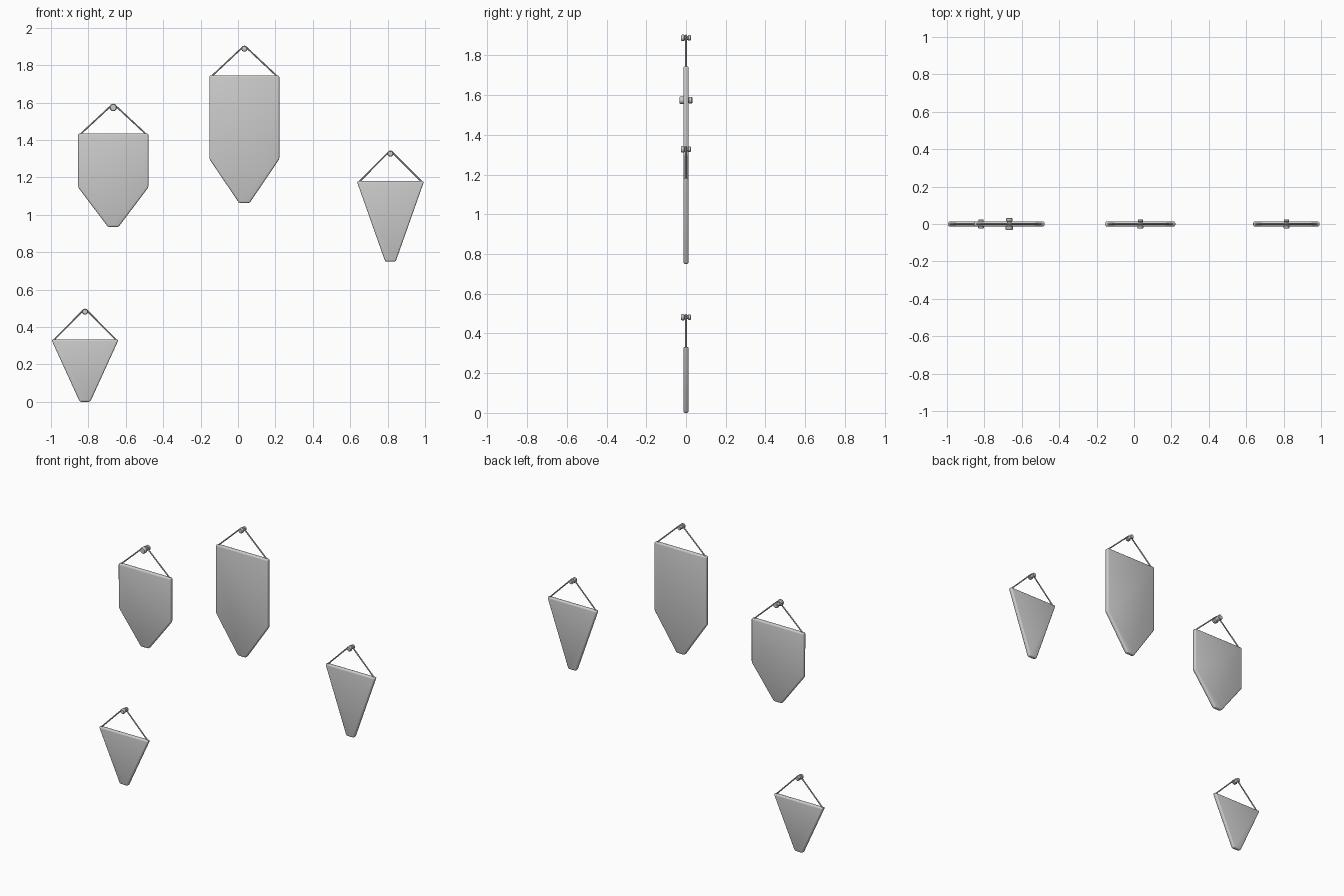
import bpy, bmesh
from math import sin, cos, pi, radians

if "Cube" in bpy.data.objects:
    bpy.data.objects.remove(bpy.data.objects["Cube"])


def finish(obj):
    bpy.ops.object.select_all(action='DESELECT')
    bpy.context.view_layer.objects.active = obj
    obj.select_set(True)
    for m in list(obj.modifiers):
        bpy.ops.object.modifier_apply(modifier=m.name)
    bpy.ops.object.shade_smooth_by_angle(angle=radians(40))


def mesh_object(name, bm):
    bmesh.ops.recalc_face_normals(bm, faces=bm.faces)
    me = bpy.data.meshes.new(name)
    bm.to_mesh(me)
    bm.free()
    obj = bpy.data.objects.new(name, me)
    bpy.context.collection.objects.link(obj)
    return obj


# Padded cloth panel: half outline mirrored, extruded and softened
def panel(name, cx, half, thick=0.027):
    outline = half + [(-x, z) for x, z in reversed(half)]
    bm = bmesh.new()
    face = bm.faces.new([bm.verts.new((cx + x, -thick / 2, z)) for x, z in outline])
    ext = bmesh.ops.extrude_face_region(bm, geom=[face])
    verts = [v for v in ext['geom'] if isinstance(v, bmesh.types.BMVert)]
    bmesh.ops.translate(bm, verts=verts, vec=(0, thick, 0))
    obj = mesh_object(name, bm)
    bev = obj.modifiers.new("soft_edges", 'BEVEL')
    bev.width = 0.009
    bev.segments = 3
    bev.limit_method = 'ANGLE'
    bev.angle_limit = radians(20)
    finish(obj)


# Hanging pin: spool profile turned around the y axis
def pin(name, cx, z, r, length):
    profile = [(0, -0.5), (0.8, -0.5), (1, -0.42), (1, -0.2), (0.65, -0.12),
               (0.65, 0.2), (0.85, 0.25), (0.85, 0.45), (0.7, 0.5), (0, 0.5)]
    bm = bmesh.new()
    vs = [bm.verts.new((cx + a * r, b * length, z)) for a, b in profile]
    edges = [bm.edges.new(p) for p in zip(vs, vs[1:])]
    bmesh.ops.spin(bm, geom=vs + edges, cent=(cx, 0, z), axis=(0, 1, 0),
                   angle=2 * pi, steps=16)
    bmesh.ops.remove_doubles(bm, verts=bm.verts, dist=1e-5)
    finish(mesh_object(name, bm))


# Cord: thin tube from one top corner over the pin to the other
def cord(name, cx, top, half_w, pz, r):
    arc = [(r * sin(a), pz + r * cos(a)) for a in (-pi / 4, -pi / 8, 0, pi / 8, pi / 4)]
    pts = [(-half_w, top - 0.005)] + arc + [(half_w, top - 0.005)]
    cu = bpy.data.curves.new(name, 'CURVE')
    cu.dimensions = '3D'
    cu.bevel_depth = 0.0042
    cu.bevel_resolution = 2
    cu.use_fill_caps = True
    sp = cu.splines.new('POLY')
    sp.points.add(len(pts) - 1)
    for p, (x, z) in zip(sp.points, pts):
        p.co = (cx + x, 0, z, 1)
    obj = bpy.data.objects.new(name, cu)
    bpy.context.collection.objects.link(obj)
    bpy.ops.object.select_all(action='DESELECT')
    bpy.context.view_layer.objects.active = obj
    obj.select_set(True)
    bpy.ops.object.convert(target='MESH')
    finish(bpy.context.object)


# name, centre x, half width, top z, shoulder z (None = tapered), bottom z, pin z, pin radius, pin length
PENNANTS = [
    ("left", -0.667, 0.188, 1.435, 1.147, 0.935, 1.574, 0.020, 0.064),
    ("middle", 0.034, 0.187, 1.745, 1.298, 1.063, 1.888, 0.016, 0.049),
    ("right", 0.815, 0.180, 1.180, None, 0.750, 1.327, 0.016, 0.049),
    ("low", -0.818, 0.180, 0.333, None, 0.0, 0.482, 0.016, 0.049),
]
for name, cx, hw, top, shoulder, bottom, pz, r, length in PENNANTS:
    half = [(0.028, bottom), (hw, top)]
    if shoulder:
        half.insert(1, (hw, shoulder))
    panel(name + "_pennant", cx, half)
    pin(name + "_pin", cx, pz, r, length)
    cord(name + "_cord", cx, top, hw - 0.011, pz, r * 0.65 + 0.002)
